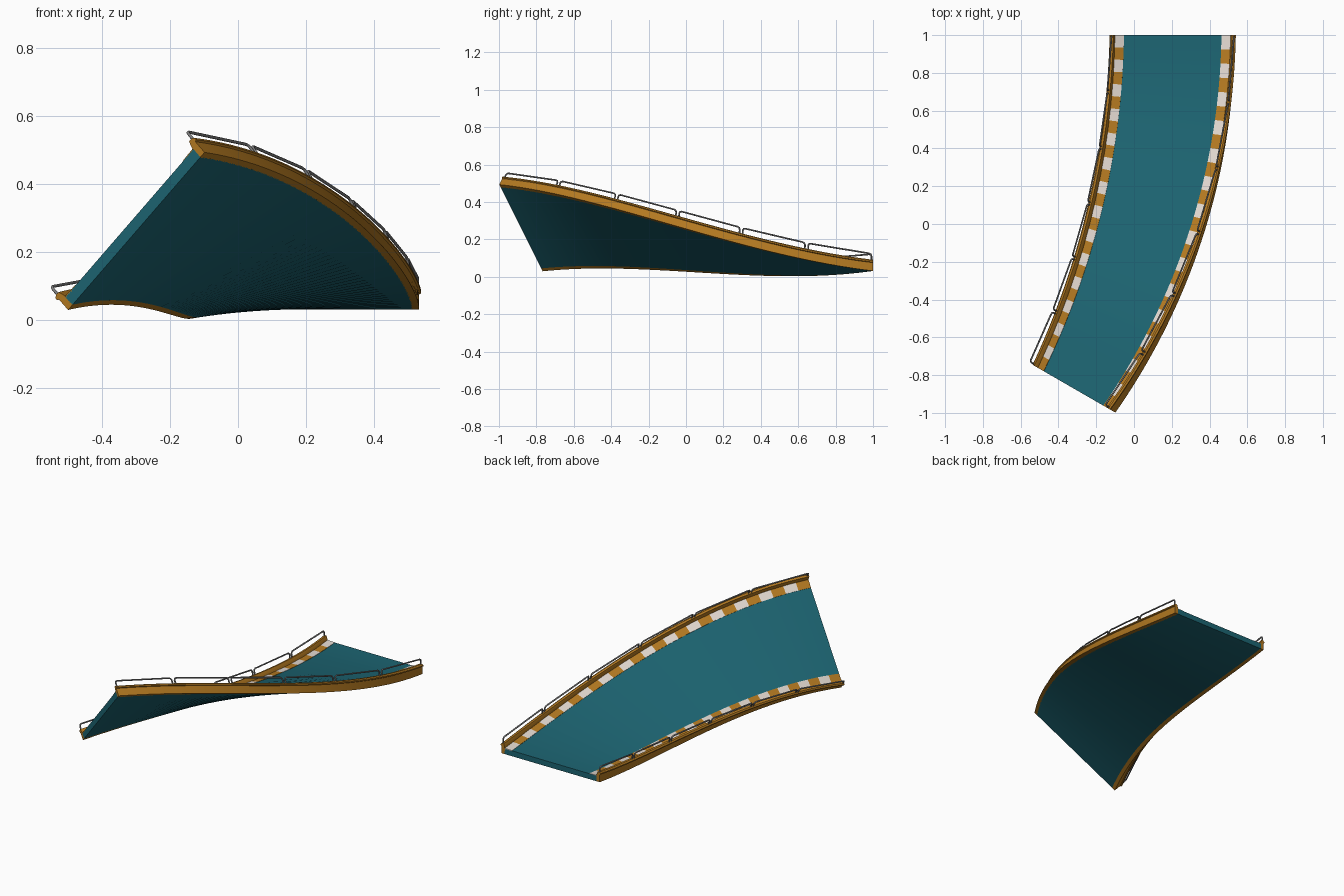
import bpy, bmesh, math
from mathutils import Vector

if "Cube" in bpy.data.objects:
    bpy.data.objects.remove(bpy.data.objects["Cube"])

# Track path: 30 degree bend that climbs and banks to 45 degrees
CENTRE_X, CENTRE_Y, RADIUS = -3.56, 1.0, 3.765
TURN, BANK = math.radians(30), math.radians(45)
BASE_Z, CLIMB, HALF = 0.031, 0.23, 0.328
STEPS, STRIPES, RAILS = 56, 28, 6


def track_point(t, s, h):
    """t along the track, s across (outer side positive), h above the deck underside."""
    a, b = TURN * t, BANK * t
    r = Vector((math.cos(a), -math.sin(a), 0))
    up = Vector((0, 0, 1))
    z = BASE_Z + CLIMB * t * t * (3 - 2 * t)
    return (Vector((CENTRE_X, CENTRE_Y, z)) + r * RADIUS
            + s * (r * math.cos(b) + up * math.sin(b))
            + h * (up * math.cos(b) - r * math.sin(b)))


def material(name, rgb):
    m = bpy.data.materials.new(name)
    m.diffuse_color = (*rgb, 1)
    m.use_nodes = True
    m.node_tree.nodes["Principled BSDF"].inputs["Base Color"].default_value = m.diffuse_color
    return m


teal = material("teal", (0.012, 0.13, 0.17))
amber = material("amber", (0.45, 0.19, 0.015))
white = material("off_white", (0.75, 0.68, 0.62))
steel = material("steel", (0.2, 0.2, 0.2))


def sweep(name, section, mats, steps=STEPS, stripe=None):
    """Sweep a closed (s, h) section along the track, with capped ends."""
    bm = bmesh.new()
    rings = [[bm.verts.new(track_point(i / steps, s, h)) for s, h in section]
             for i in range(steps + 1)]
    n = len(section)
    for i in range(steps):
        for k in range(n):
            j = (k + 1) % n
            f = bm.faces.new((rings[i][k], rings[i][j], rings[i + 1][j], rings[i + 1][k]))
            if stripe:
                f.material_index = (i * stripe // steps) % 2
    bm.faces.new(rings[0])
    bm.faces.new(rings[-1]).material_index = 1 if stripe else 0
    bmesh.ops.recalc_face_normals(bm, faces=bm.faces)
    mesh = bpy.data.meshes.new(name)
    bm.to_mesh(mesh)
    bm.free()
    for m in mats:
        mesh.materials.append(m)
    ob = bpy.data.objects.new(name, mesh)
    bpy.context.collection.objects.link(ob)
    bpy.context.view_layer.objects.active = ob
    ob.select_set(True)
    bpy.ops.object.shade_smooth_by_angle(angle=math.radians(30))
    ob.select_set(False)
    return ob


# Deck slab
edge = HALF - 0.02
sweep("track_deck", [(-edge, 0), (edge, 0), (edge, 0.033), (-edge, 0.033)], [teal])

# Side wall section: inset from the outer edge, height
WALL = [(0.0, 0.0), (0.0, 0.044), (-0.006, 0.047), (-0.006, 0.054),
        (0.002, 0.060), (0.014, 0.060), (0.018, 0.050), (0.022, 0.034), (0.022, 0.0)]
# Striped kerb section
KERB = [(0.022, 0.030), (0.022, 0.036), (0.070, 0.0345), (0.070, 0.030)]


def guard_rails(name, side):
    """Straight staple-shaped rails standing on the wall."""
    cu = bpy.data.curves.new(name, 'CURVE')
    cu.dimensions = '3D'
    cu.bevel_depth = 0.0045
    cu.bevel_resolution = 2
    cu.use_fill_caps = True
    cu.materials.append(steel)
    s = side * (HALF - 0.004)
    for i in range(RAILS):
        t0, t1 = (i + 0.025) / RAILS, (i + 0.975) / RAILS
        a, b = track_point(t0, s, 0.056), track_point(t1, s, 0.056)
        ua, ub = track_point(t0, s, 0.091) - a, track_point(t1, s, 0.091) - b
        along = ((b + ub) - (a + ua)).normalized() * 0.012
        pts = [a, a + ua * 0.65, a + ua * 0.9 + along * 0.3, a + ua + along,
               b + ub - along, b + ub * 0.9 - along * 0.3, b + ub * 0.65, b]
        sp = cu.splines.new('POLY')
        sp.points.add(len(pts) - 1)
        for p, co in zip(sp.points, pts):
            p.co = (*co, 1)
    bpy.context.collection.objects.link(bpy.data.objects.new(name, cu))


# Wall, kerb and rails on both sides
for label, side in (("inner", -1), ("outer", 1)):
    sweep(label + "_wall", [(side * (HALF - d), h) for d, h in WALL], [amber])
    sweep(label + "_kerb", [(side * (HALF - d), h) for d, h in KERB],
          [white, amber], stripe=STRIPES)
    guard_rails(label + "_guard_rail", side)
